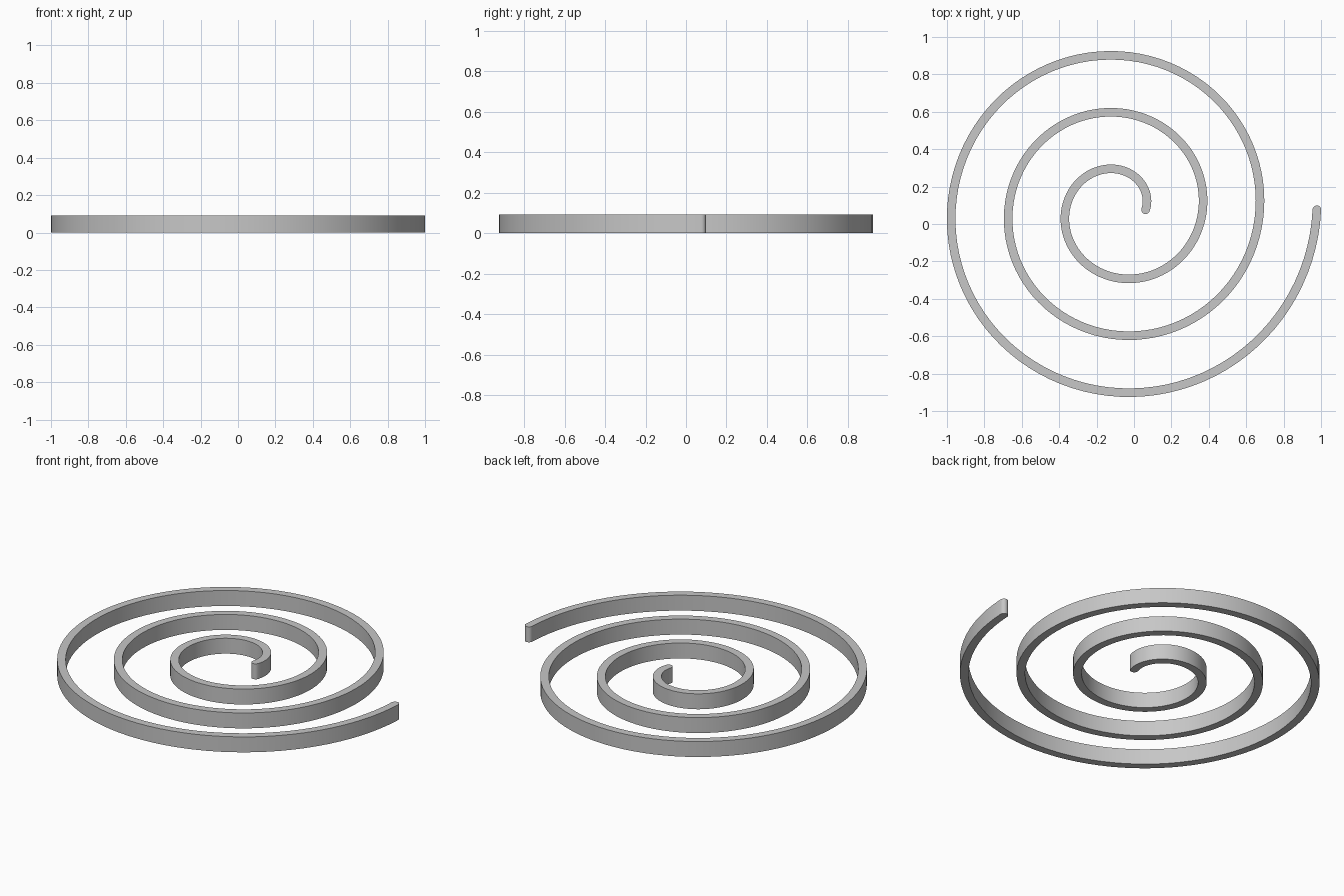
import bpy
import bmesh
from math import pi, cos, sin
from mathutils import Vector

cube = bpy.data.objects.get("Cube")
if cube:
    bpy.data.objects.remove(cube, do_unlink=True)

TURNS, STEPS, CAP_STEPS = 3, 96, 12
START_RADIUS, PITCH = 0.1374, 0.3053
WIDTH, HEIGHT = 0.0458, 0.0916
GROWTH = PITCH / (2 * pi)


def spiral_point(angle):
    """Centre line position and its unit tangent."""
    r = START_RADIUS + GROWTH * angle
    radial = Vector((cos(angle), sin(angle), 0))
    around = Vector((-sin(angle), cos(angle), 0))
    return radial * r, (radial * GROWTH + around * r).normalized()


# Flat ribbon of quads following the spiral
bm = bmesh.new()
rungs = []
for i in range(TURNS * STEPS + 1):
    point, along = spiral_point(2 * pi * i / STEPS)
    outward = Vector((along.y, -along.x, 0)) * WIDTH / 2
    rungs.append((bm.verts.new(point - outward), bm.verts.new(point + outward)))
for (a, b), (c, d) in zip(rungs, rungs[1:]):
    bm.faces.new((a, b, d, c))


# Half-round caps on both ends
def add_cap(rung, angle, direction):
    point, along = spiral_point(angle)
    outward = Vector((along.y, -along.x, 0)) * WIDTH / 2
    forward = along * direction * WIDTH / 2
    arc = [bm.verts.new(point + outward * cos(t) + forward * sin(t))
           for t in (pi * j / CAP_STEPS for j in range(1, CAP_STEPS))]
    bm.faces.new([rung[1]] + arc + [rung[0]])


add_cap(rungs[0], 0, -1)
add_cap(rungs[-1], 2 * pi * TURNS, 1)

# Raise the ribbon into a solid strip and centre it
base = list(bm.faces)
raised = bmesh.ops.extrude_face_region(bm, geom=base, use_keep_orig=True)["geom"]
bmesh.ops.translate(bm, vec=(0, 0, HEIGHT),
                    verts=[g for g in raised if isinstance(g, bmesh.types.BMVert)])
bmesh.ops.recalc_face_normals(bm, faces=bm.faces)
xs = [v.co.x for v in bm.verts]
ys = [v.co.y for v in bm.verts]
bmesh.ops.translate(bm, verts=bm.verts,
                    vec=(-(min(xs) + max(xs)) / 2, -(min(ys) + max(ys)) / 2, 0))

mesh = bpy.data.meshes.new("spiral_strip")
bm.to_mesh(mesh)
bm.free()
strip = bpy.data.objects.new("spiral_strip", mesh)
bpy.context.collection.objects.link(strip)

# Plain grey material
grey = bpy.data.materials.new("light_grey")
grey.use_nodes = True
colour = (0.57, 0.57, 0.57, 1)
grey.diffuse_color = colour
grey.node_tree.nodes["Principled BSDF"].inputs["Base Color"].default_value = colour
mesh.materials.append(grey)

# Smooth walls, crisp rims
bpy.ops.object.select_all(action="DESELECT")
strip.select_set(True)
bpy.context.view_layer.objects.active = strip
bpy.ops.object.shade_smooth_by_angle(angle=pi / 6)
